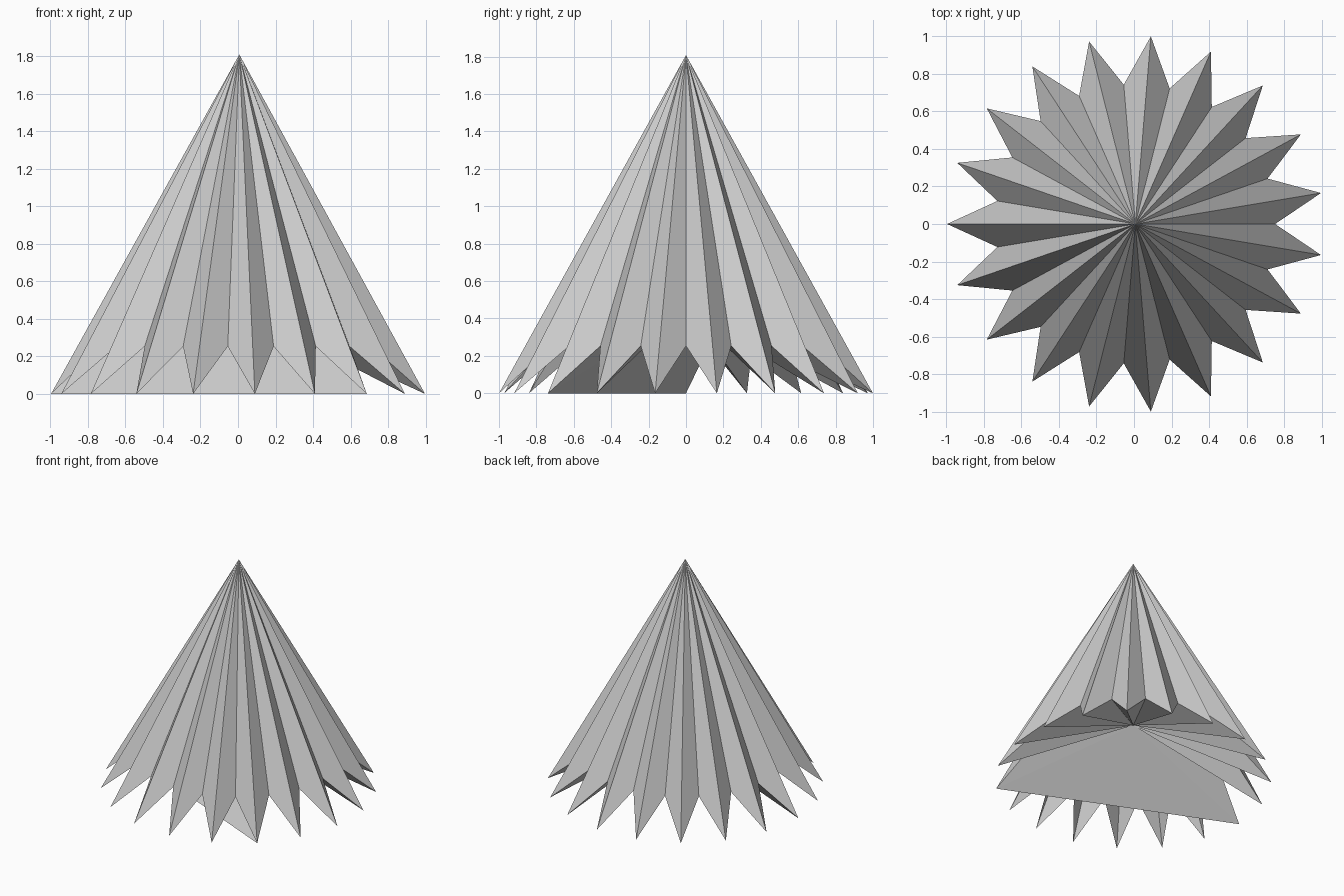
import bpy
import bmesh
from math import cos, sin, pi

if "Cube" in bpy.data.objects:
    bpy.data.objects.remove(bpy.data.objects["Cube"])

PLEATS = 19
TIP_R, NOTCH_R = 1.003, 0.745
NOTCH_Z, APEX_Z, INNER_Z = 0.253, 1.808, 0.455
X0 = 0.007            # centres the odd-sided star on its bounds
OPEN_PLEATS = 7       # front-left pleats spanned by one flat sheet underneath

grey = bpy.data.materials.new("paper grey")
grey.diffuse_color = (0.6, 0.6, 0.6, 1)
grey.use_nodes = True
grey.node_tree.nodes["Principled BSDF"].inputs["Base Color"].default_value = grey.diffuse_color


def rim_points():
    """Zigzag rim: low outer tips alternate with raised inner notches."""
    pts = []
    for i in range(2 * PLEATS):
        a = pi + i * pi / PLEATS
        r, z = (NOTCH_R, NOTCH_Z) if i % 2 else (TIP_R, 0)
        pts.append((X0 + r * cos(a), r * sin(a), z))
    return pts


def fan(name, points, centre_z, flip=False):
    """Triangles from each rim edge to a point on the axis."""
    bm = bmesh.new()
    ring = [bm.verts.new(p) for p in points]
    hub = bm.verts.new((X0, 0, centre_z))
    for a, b in zip(ring, ring[1:] + ring[:1]):
        bm.faces.new((b, a, hub) if flip else (a, b, hub))
    mesh = bpy.data.meshes.new(name)
    bm.to_mesh(mesh)
    bm.free()
    mesh.materials.append(grey)
    obj = bpy.data.objects.new(name, mesh)
    bpy.context.collection.objects.link(obj)
    return obj


rim = rim_points()

# Pleated outer cone
fan("pleated_cone", rim, APEX_Z)

# Hollowed underside, with the front-left pleats skipped by one wide triangle
fan("underside", [rim[0]] + rim[2 * OPEN_PLEATS:], INNER_Z, flip=True)
